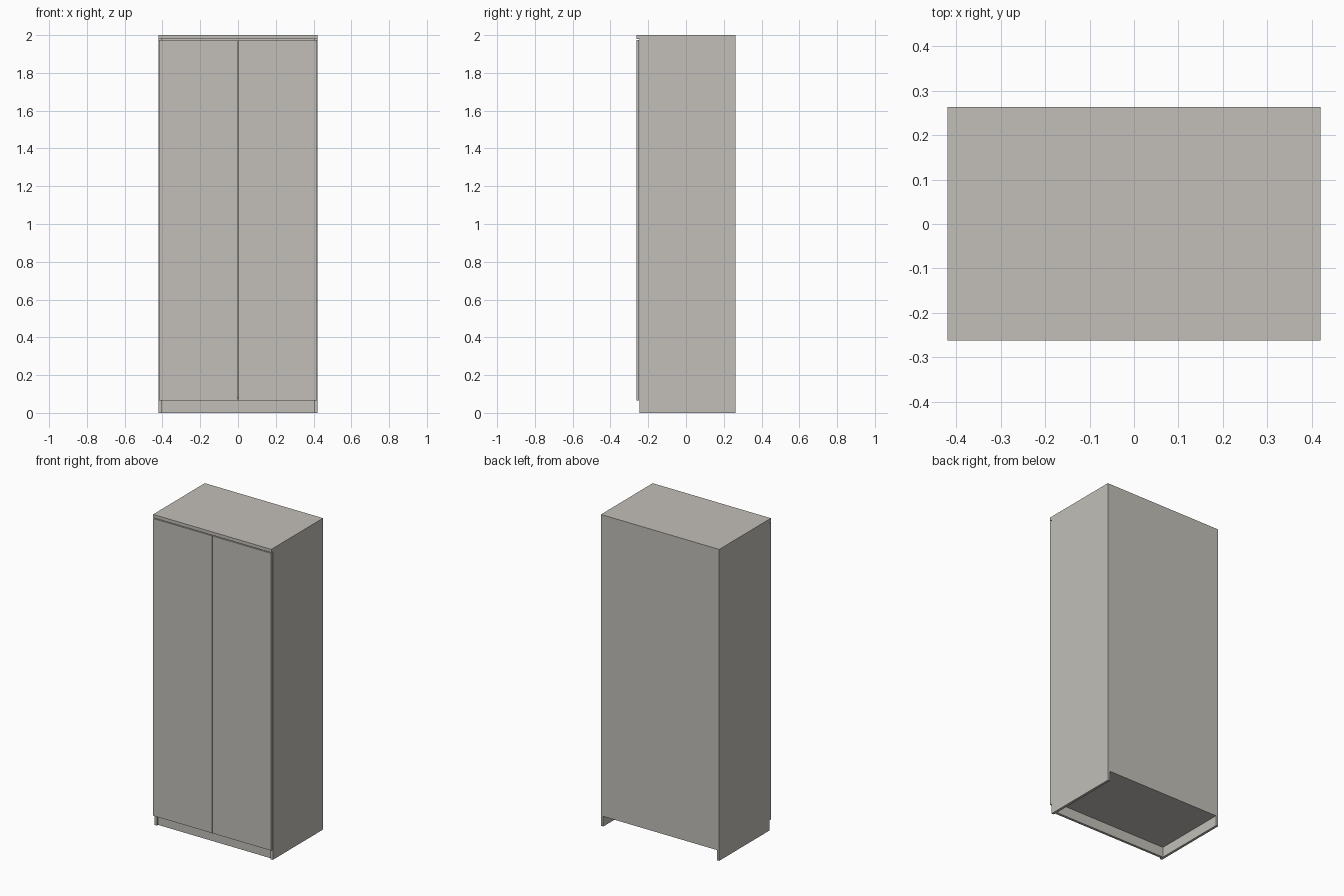
import bpy
from mathutils import Vector

if "Cube" in bpy.data.objects:
    bpy.data.objects.remove(bpy.data.objects["Cube"], do_unlink=True)

# Single warm grey finish
COLOUR = (0.54, 0.52, 0.48, 1.0)
finish = bpy.data.materials.new("warm_grey")
finish.use_nodes = True
finish.diffuse_color = COLOUR
finish.node_tree.nodes["Principled BSDF"].inputs["Base Color"].default_value = COLOUR

HALF_W, HEIGHT = 0.42, 2.0
FRONT, CASE_FRONT, BACK = -0.262, -0.247, 0.263
BOARD = 0.016
BASE = 0.065
INNER = HALF_W - BOARD


def panel(name, low, high):
    """Flat board spanning two opposite corners."""
    low, high = Vector(low), Vector(high)
    bpy.ops.mesh.primitive_cube_add(size=1, location=(low + high) / 2)
    board = bpy.context.object
    board.name = name
    board.scale = high - low
    bpy.ops.object.transform_apply(location=False, rotation=False, scale=True)
    board.data.materials.append(finish)
    return board


# Sides and doors, one pair each
for label, s in (("left", 1), ("right", -1)):
    x0, x1 = sorted((s * INNER, s * HALF_W))
    panel(label + "_side", (x0, CASE_FRONT, 0), (x1, BACK, HEIGHT))
    x0, x1 = sorted((s * 0.002, s * (HALF_W - 0.001)))
    panel(label + "_door", (x0, FRONT, BASE), (x1, CASE_FRONT - 0.002, 1.974))

# Carcass boards between the sides
panel("top_board", (-INNER, CASE_FRONT, HEIGHT - BOARD), (INNER, BACK, HEIGHT))
panel("bottom_board", (-INNER, CASE_FRONT, BASE), (INNER, BACK, BASE + BOARD))
panel("back_board", (-INNER, BACK - 0.006, BASE), (INNER, BACK, HEIGHT))

# Front trim above the doors and recessed plinth below
panel("top_trim", (-HALF_W, FRONT, 1.979), (HALF_W, CASE_FRONT, HEIGHT))
panel("plinth", (-INNER, CASE_FRONT + 0.012, 0), (INNER, CASE_FRONT + 0.028, BASE))
